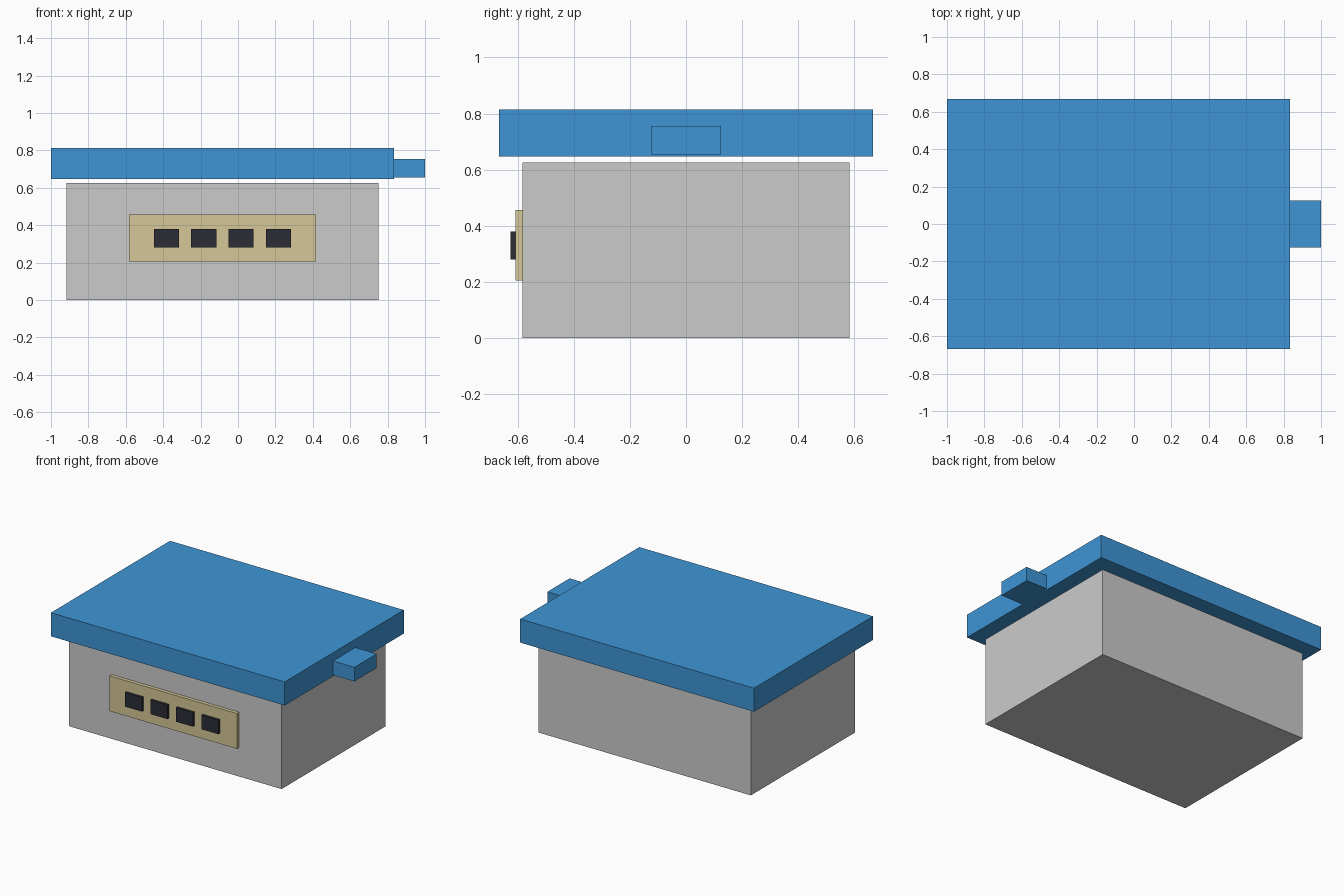
import bpy
import bmesh
from mathutils import Matrix, Vector

if "Cube" in bpy.data.objects:
    bpy.data.objects.remove(bpy.data.objects["Cube"])


def material(name, color):
    mat = bpy.data.materials.new(name)
    mat.diffuse_color = (*color, 1)
    mat.use_nodes = True
    mat.node_tree.nodes["Principled BSDF"].inputs["Base Color"].default_value = mat.diffuse_color
    return mat


def box(name, lo, hi, mat=None):
    """Axis-aligned box between two corners, origin at its centre."""
    lo, hi = Vector(lo), Vector(hi)
    bm = bmesh.new()
    bmesh.ops.create_cube(bm, size=1, matrix=Matrix.Diagonal((*(hi - lo), 1)))
    mesh = bpy.data.meshes.new(name)
    bm.to_mesh(mesh)
    bm.free()
    obj = bpy.data.objects.new(name, mesh)
    obj.location = (lo + hi) / 2
    bpy.context.collection.objects.link(obj)
    if mat:
        mesh.materials.append(mat)
    return obj


blue = material("blue", (0.05, 0.30, 0.67))
tan = material("tan", (0.66, 0.57, 0.31))
dark = material("dark", (0.025, 0.027, 0.037))

# Main body
box("body", (-0.917, -0.583, 0), (0.75, 0.583, 0.626))

# Overhanging lid, a small gap above the body, with its side tab
box("lid", (-1, -0.667, 0.647), (0.833, 0.667, 0.814), blue)
box("lid_tab", (0.833, -0.125, 0.655), (1, 0.125, 0.755), blue)

# Front panel with a row of buttons
box("front_panel", (-0.583, -0.608, 0.206), (0.417, -0.583, 0.456), tan)
for i in range(4):
    x = -0.383 + 0.2 * i
    box(f"button_{i + 1}", (x - 0.067, -0.625, 0.28), (x + 0.067, -0.608, 0.38), dark)
